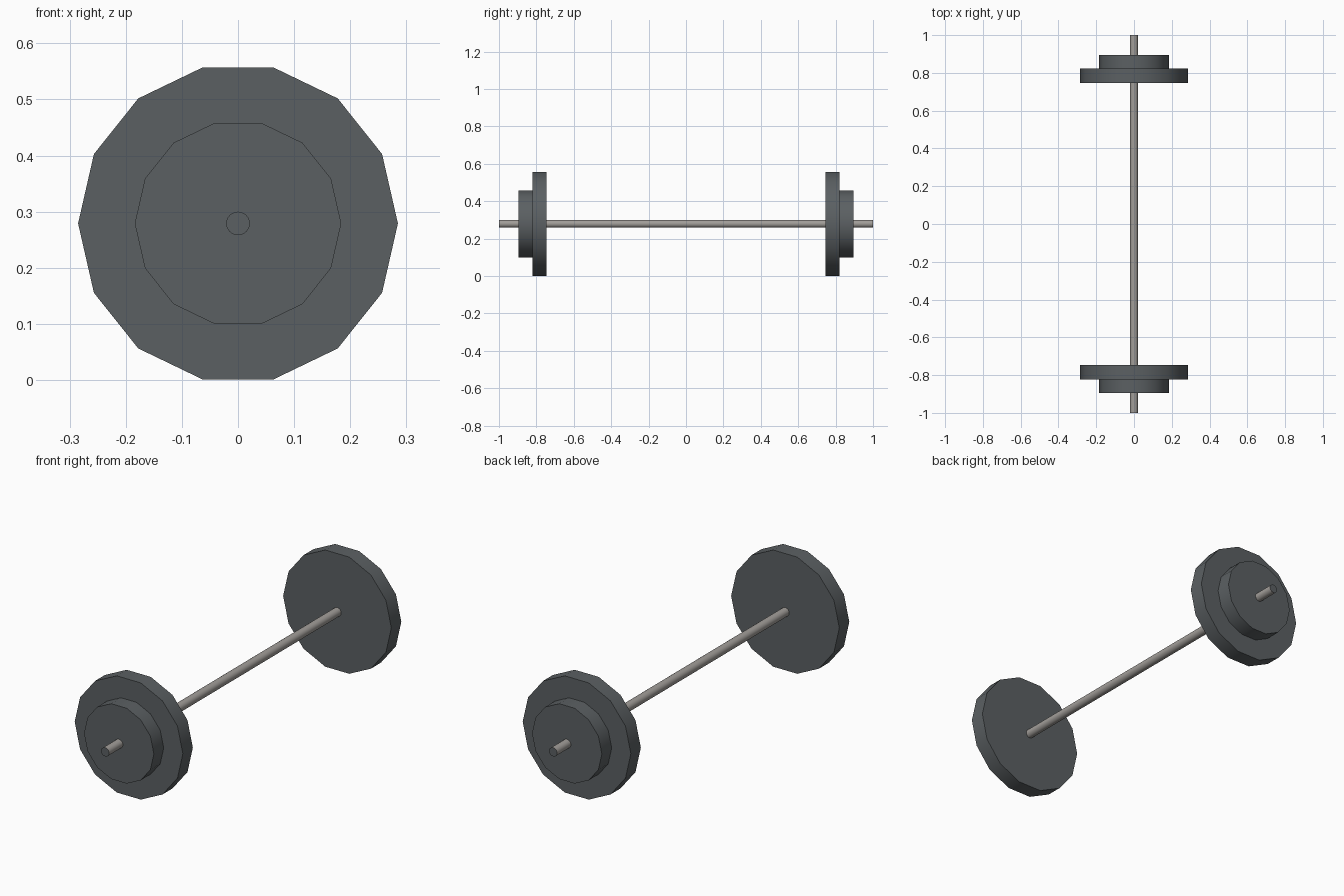
import bpy, bmesh, math
from mathutils import Matrix

if "Cube" in bpy.data.objects:
    bpy.data.objects.remove(bpy.data.objects["Cube"])

AXIS_Z = 0.279  # height of the bar axis


def material(name, rgb):
    m = bpy.data.materials.new(name)
    m.diffuse_color = (*rgb, 1.0)
    m.use_nodes = True
    m.node_tree.nodes["Principled BSDF"].inputs["Base Color"].default_value = m.diffuse_color
    return m


iron = material("dark iron", (0.105, 0.117, 0.124))
steel = material("bar steel", (0.36, 0.34, 0.32))


def disc(name, radius, y0, y1, sides, mats):
    """Cylinder along y, first vertex on +x; end caps take the last material."""
    bm = bmesh.new()
    bmesh.ops.create_cone(bm, cap_ends=True, segments=sides,
                          radius1=radius, radius2=radius, depth=abs(y1 - y0))
    # make sure a vertex lies on the x axis
    v = bm.verts[:][0].co
    bm.transform(Matrix.Rotation(-math.atan2(v.y, v.x), 4, 'Z'))
    bm.transform(Matrix.Rotation(math.radians(90), 4, 'X'))
    bm.normal_update()
    for f in bm.faces:
        cap = abs(f.normal.y) > 0.9
        f.smooth = not cap
        f.material_index = len(mats) - 1 if cap else 0
    for e in bm.edges:
        e.smooth = not any(abs(f.normal.y) > 0.9 for f in e.link_faces)
    me = bpy.data.meshes.new(name)
    bm.to_mesh(me)
    bm.free()
    for m in mats:
        me.materials.append(m)
    ob = bpy.data.objects.new(name, me)
    ob.location = (0, (y0 + y1) / 2, AXIS_Z)
    bpy.context.collection.objects.link(ob)
    return ob


# Round bar with dark end faces
disc("bar", 0.021, -1.0, 1.0, 24, [steel, iron])

# Large inner and small outer plate at each end
for side, s in (("front", -1), ("back", 1)):
    disc(side + "_large_plate", 0.285, s * 0.747, s * 0.822, 14, [iron])
    disc(side + "_small_plate", 0.184, s * 0.822, s * 0.896, 14, [iron])
